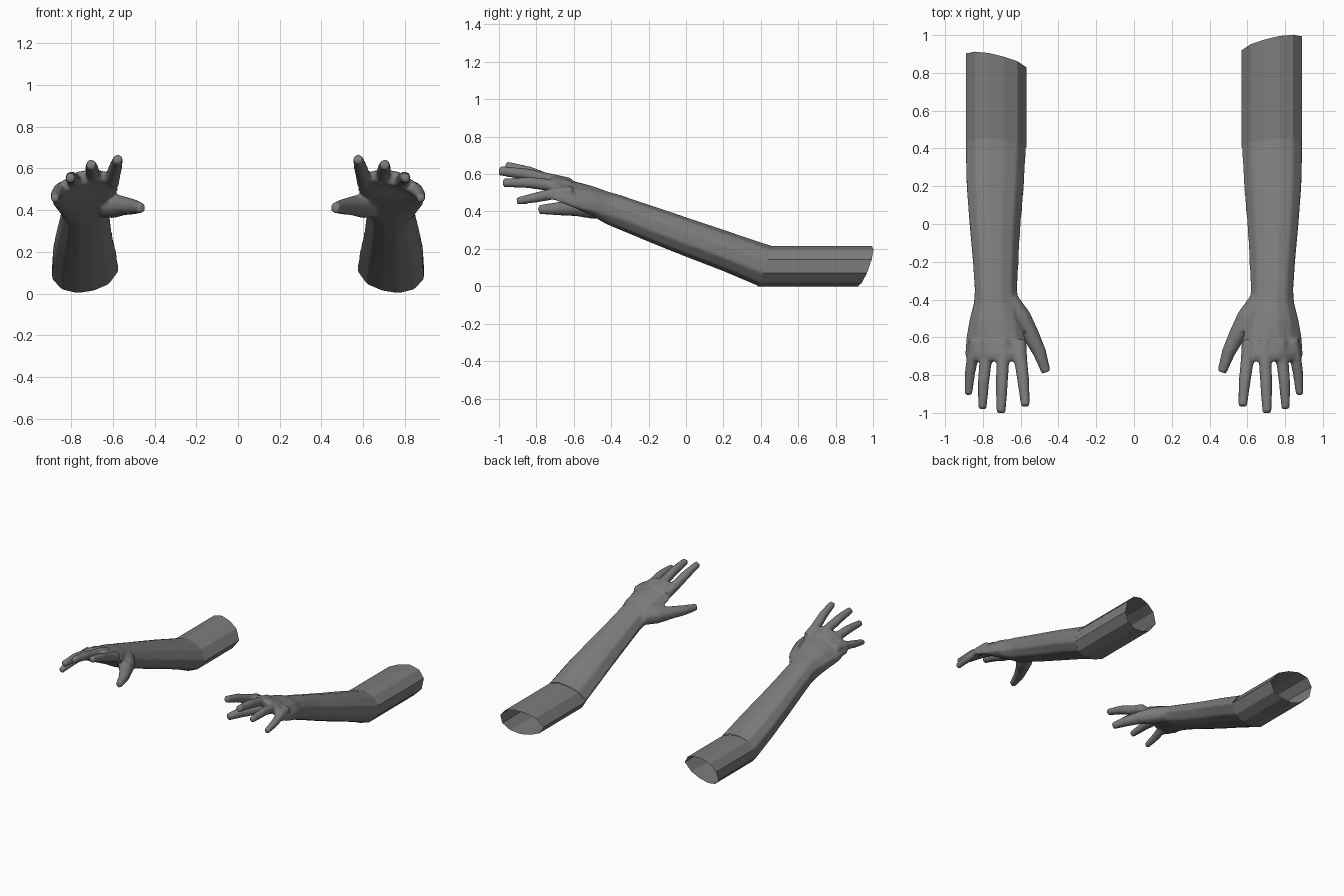
import bpy, bmesh
from mathutils import Vector, Matrix
from math import cos, sin, tau

if "Cube" in bpy.data.objects:
    bpy.data.objects.remove(bpy.data.objects["Cube"])

grey = bpy.data.materials.new("dark_grey")
grey.diffuse_color = (0.2, 0.2, 0.2, 1)
grey.use_nodes = True
grey.node_tree.nodes["Principled BSDF"].inputs["Base Color"].default_value = grey.diffuse_color

# Eleven-sided arm cross-section, in a -1..1 box
SECTION = [(-1, 0), (-.7, -.62), (-.25, -.9), (.25, -1), (.7, -.82), (1, -.34),
           (1, .34), (.7, .82), (.25, 1), (-.25, .9), (-.7, .62)]


def loft(bm, rings, caps=True):
    rows = [[bm.verts.new(p) for p in ring] for ring in rings]
    n = len(rows[0])
    faces = [bm.faces.new((a[i], a[(i + 1) % n], b[(i + 1) % n], b[i]))
             for a, b in zip(rows, rows[1:]) for i in range(n)]
    if caps:
        faces += [bm.faces.new(rows[0]), bm.faces.new(rows[-1])]
    bmesh.ops.recalc_face_normals(bm, faces=faces)


def tube(bm, path, sides=10):
    pts = [Vector(p[:3]) for p in path]
    rings = []
    for i, p in enumerate(path):
        d = pts[min(i + 1, len(pts) - 1)] - pts[max(i - 1, 0)]
        q = d.to_track_quat('Z', 'X')
        rings.append([pts[i] + q @ Vector((p[3] * cos(tau * k / sides), p[3] * sin(tau * k / sides), 0))
                      for k in range(sides)])
    loft(bm, rings)


def make_object(name, bm):
    me = bpy.data.meshes.new(name)
    bm.to_mesh(me)
    bm.free()
    me.materials.append(grey)
    ob = bpy.data.objects.new(name, me)
    bpy.context.collection.objects.link(ob)
    return ob


def mirrored(ob, name):
    me = ob.data.copy()
    me.transform(Matrix.Scale(-1, 4, (1, 0, 0)))
    me.flip_normals()
    bpy.context.collection.objects.link(bpy.data.objects.new(name, me))


# Slanted planes y = a + b(x - .73) + c(z - .1075) that end the upper arm
ELBOW = (.415, .06, .33)


def upper_arm(name, end):
    bm = bmesh.new()
    rings = []
    for a, b, c in (ELBOW, end):
        rings.append([(.73 + .16 * u, a + b * .16 * u + c * .1075 * v, .1075 + .1075 * v)
                      for u, v in SECTION])
    loft(bm, rings, caps=False)
    return make_object(name, bm)


# Open, flat-sided upper arms; the left one is cut shorter
right_upper = upper_arm("right_upper_arm", (.95, .19, .35))
temp = upper_arm("left_source", (.86, .19, .35))
mirrored(temp, "left_upper_arm")
bpy.data.objects.remove(temp)

# Forearm and palm: y, x range, z range, arch of the palm
bm = bmesh.new()
rings = []
for y, x0, x1, z0, z1, k in [
        (.55, .565, .892, -.07, .19, 0), (.4, .57, .89, -.005, .235, 0),
        (.2, .58, .885, .08, .303, 0), (0, .598, .87, .157, .37, 0),
        (-.2, .61, .852, .237, .437, 0), (-.35, .616, .842, .3, .488, 0),
        (-.42, .608, .847, .33, .508, .1), (-.5, .592, .868, .38, .54, .35),
        (-.6, .572, .886, .445, .564, .7), (-.69, .568, .892, .512, .596, 1),
        (-.725, .58, .885, .525, .59, 1)]:
    rings.append([((x0 + x1) / 2 + (x1 - x0) / 2 * u, y,
                   (z0 + z1) / 2 + (z1 - z0) / 2 * v - k * (.035 * u + .05 * u * u))
                  for u, v in SECTION])
loft(bm, rings)

# Thumb, index, middle, ring and little fingers: x, y, z, radius
for path in (
        [(.66, -.41, .42, .055), (.6, -.5, .42, .06), (.545, -.59, .42, .046),
         (.5, -.68, .415, .037), (.465, -.785, .41, .025)],
        [(.605, -.62, .53, .036), (.6, -.72, .56, .036), (.585, -.84, .61, .032), (.575, -.965, .645, .024)],
        [(.69, -.62, .545, .036), (.695, -.72, .568, .035), (.7, -.86, .6, .032), (.704, -1.0, .618, .025)],
        [(.775, -.62, .53, .036), (.785, -.72, .54, .034), (.797, -.84, .555, .031), (.803, -.98, .553, .023)],
        [(.84, -.61, .505, .034), (.855, -.71, .495, .032), (.87, -.8, .475, .028), (.877, -.905, .455, .021)]):
    tube(bm, path)
arm = make_object("right_forearm_and_hand", bm)

# Fuse the parts into one smooth skin
m = arm.modifiers.new("fuse", 'REMESH')
m.mode = 'VOXEL'
m.voxel_size = .009
m = arm.modifiers.new("soften", 'SMOOTH')
m.factor = .5
m.iterations = 5
skin = bpy.data.meshes.new_from_object(arm.evaluated_get(bpy.context.evaluated_depsgraph_get()))
arm.modifiers.clear()

# Trim at the elbow so the arm stays hollow and open
bm = bmesh.new()
bm.from_mesh(skin)
a, b, c = ELBOW
bmesh.ops.bisect_plane(bm, geom=bm.verts[:] + bm.edges[:] + bm.faces[:],
                       plane_co=(.73, a, .1075), plane_no=(-b, 1, -c), clear_outer=True)
for f in bm.faces:
    f.smooth = True
    f.material_index = 0
bm.to_mesh(skin)
bm.free()
skin.materials.clear()
skin.materials.append(grey)
arm.data = skin
mirrored(arm, "left_forearm_and_hand")
